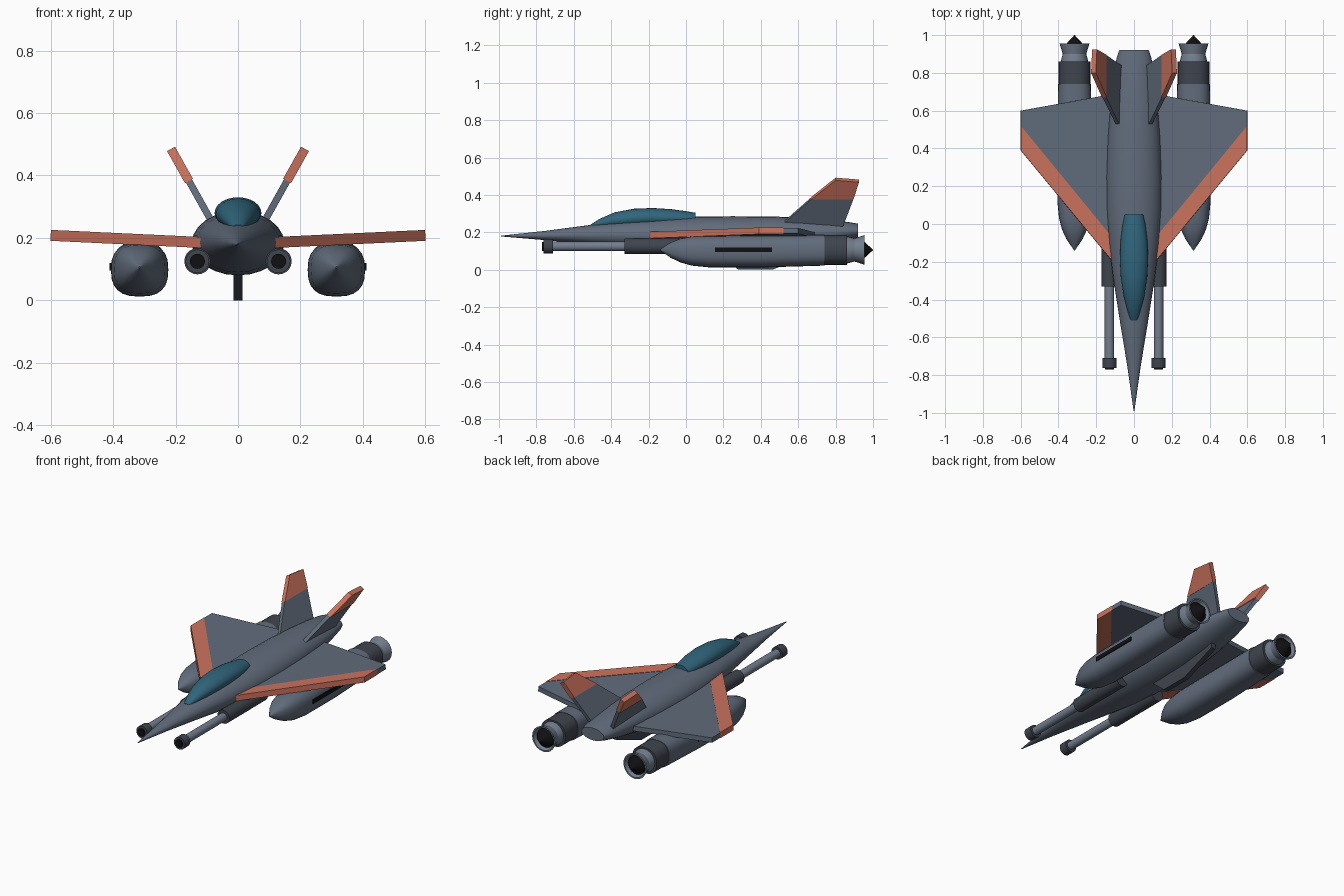
import bpy, bmesh, math
from mathutils import Vector

if "Cube" in bpy.data.objects:
    bpy.data.objects.remove(bpy.data.objects["Cube"])


def material(name, rgb):
    m = bpy.data.materials.new(name)
    m.diffuse_color = (*rgb, 1)
    m.use_nodes = True
    m.node_tree.nodes["Principled BSDF"].inputs["Base Color"].default_value = m.diffuse_color
    return m


SLATE = material("slate", (0.12, 0.15, 0.20))
STEEL = material("steel", (0.17, 0.21, 0.27))
DARK = material("dark", (0.05, 0.058, 0.075))
BLACK = material("black", (0.005, 0.005, 0.006))
CORAL = material("coral", (0.60, 0.17, 0.11))
GLASS = material("glass", (0.03, 0.13, 0.20))


def finish(name, bm, mat, smooth=True):
    bmesh.ops.recalc_face_normals(bm, faces=bm.faces[:])
    me = bpy.data.meshes.new(name)
    bm.to_mesh(me)
    bm.free()
    ob = bpy.data.objects.new(name, me)
    bpy.context.collection.objects.link(ob)
    me.materials.append(mat)
    if smooth:
        bpy.ops.object.select_all(action='DESELECT')
        ob.select_set(True)
        bpy.context.view_layer.objects.active = ob
        bpy.ops.object.shade_smooth_by_angle(angle=math.radians(32))
    return ob


def loft(name, stations, mat, x=0, sides=24, power=2.0):
    """Skin (super)elliptical rings along y; station = (y, half width, centre z, half height)."""
    bm = bmesh.new()
    rings = []
    for y, w, z, h in stations:
        ring = []
        for i in range(sides):
            a = 2 * math.pi * i / sides
            c, s = math.cos(a), math.sin(a)
            px = math.copysign(abs(c) ** (2 / power), c)
            pz = math.copysign(abs(s) ** (2 / power), s)
            ring.append(bm.verts.new((x + w * px, y, z + h * pz)))
        rings.append(ring)
    for a, b in zip(rings, rings[1:]):
        for i in range(sides):
            j = (i + 1) % sides
            bm.faces.new((a[i], a[j], b[j], b[i]))
    bm.faces.new(rings[0])
    bm.faces.new(rings[-1])
    return finish(name, bm, mat)


def lathe(name, profile, mat, x, z, sides=20):
    return loft(name, [(y, r, z, r) for y, r in profile], mat, x, sides)


def plate(name, points, thickness, mat):
    """Flat polygon given a thickness, centred on its plane."""
    bm = bmesh.new()
    pts = [Vector(p) for p in points]
    n = (pts[1] - pts[0]).cross(pts[2] - pts[0]).normalized() * thickness / 2
    a = [bm.verts.new(p + n) for p in pts]
    b = [bm.verts.new(p - n) for p in pts]
    bm.faces.new(a)
    bm.faces.new(b)
    for i in range(len(pts)):
        j = (i + 1) % len(pts)
        bm.faces.new((a[i], a[j], b[j], b[i]))
    return finish(name, bm, mat, False)


# Fuselage and canopy
loft("fuselage", [(-0.99, 0.002, 0.18, 0.002), (-0.75, 0.036, 0.183, 0.025),
                  (-0.5, 0.077, 0.187, 0.054), (-0.3, 0.108, 0.187, 0.077),
                  (-0.1, 0.133, 0.184, 0.094), (0.08, 0.146, 0.183, 0.102),
                  (0.25, 0.148, 0.183, 0.103), (0.45, 0.141, 0.185, 0.100),
                  (0.62, 0.127, 0.192, 0.087), (0.78, 0.108, 0.200, 0.066),
                  (0.88, 0.092, 0.206, 0.047), (0.92, 0.078, 0.208, 0.038)], SLATE)
loft("canopy", [(-0.51, 0.018, 0.232, 0.010), (-0.46, 0.034, 0.248, 0.025),
                (-0.38, 0.055, 0.265, 0.042), (-0.28, 0.070, 0.276, 0.050),
                (-0.18, 0.075, 0.280, 0.050), (-0.08, 0.070, 0.277, 0.047),
                (0.0, 0.060, 0.271, 0.042), (0.05, 0.050, 0.267, 0.038)], GLASS)

# Ventral fin
plate("ventral_fin", [(0, 0.14, 0.12), (0, 0.28, 0), (0, 0.46, 0),
                      (0, 0.70, 0.09), (0, 0.70, 0.16)], 0.03, DARK)

for side, s in (("right", 1), ("left", -1)):
    # Wing with coloured leading edge
    def wing(points):
        return [(s * x, y, 0.186 + (x - 0.13) * 0.047) for x, y in points]
    plate(side + "_wing", wing([(0.1, -0.09), (0.6, 0.52), (0.6, 0.6), (0.1, 0.69)]), 0.030, SLATE)
    plate(side + "_wing_leading_edge",
          wing([(0.1, -0.215), (0.6, 0.39), (0.6, 0.52), (0.1, -0.09)]), 0.035, CORAL)

    # Canted tail fin with coloured tip
    def fin(points):
        return [(s * (0.083 + (z - 0.25) * 0.56), y, z) for y, z in points]
    plate(side + "_tail_fin", fin([(0.52, 0.25), (0.67, 0.382), (0.895, 0.382), (0.835, 0.225)]),
          0.022, SLATE)
    plate(side + "_tail_fin_tip", fin([(0.67, 0.382), (0.80, 0.485), (0.925, 0.475), (0.895, 0.382)]),
          0.029, CORAL)

    # Engine pod: body, band, flared nozzle, exhaust cone, side vent
    ex = s * 0.315
    loft(side + "_engine_pod", [(-0.14, 0.002, 0.106, 0.002), (-0.08, 0.043, 0.105, 0.042),
                                (-0.03, 0.066, 0.103, 0.064), (0.03, 0.082, 0.100, 0.078),
                                (0.12, 0.091, 0.098, 0.085), (0.4, 0.092, 0.098, 0.086),
                                (0.74, 0.087, 0.105, 0.083)], SLATE, ex, 24, 2.6)
    loft(side + "_engine_band", [(0.73, 0.084, 0.106, 0.080), (0.86, 0.084, 0.106, 0.080)],
         DARK, ex, 24, 2.4)
    lathe(side + "_nozzle", [(0.85, 0.072), (0.865, 0.072), (0.90, 0.062), (0.955, 0.079),
                             (0.955, 0.070), (0.915, 0.052)], STEEL, ex, 0.106)
    lathe(side + "_exhaust_cone", [(0.91, 0.056), (0.938, 0.058), (1.0, 0.001)], BLACK, ex, 0.106)
    plate(side + "_pod_vent", [(s * 0.40, 0.155, 0.095), (s * 0.40, 0.46, 0.095),
                               (s * 0.40, 0.46, 0.120), (s * 0.40, 0.155, 0.120)], 0.022, BLACK)

    # Cannon: housing, barrel, muzzle, bore
    cx, cz = s * 0.13, 0.125
    lathe(side + "_cannon_housing", [(-0.33, 0.042), (0.05, 0.042)], DARK, cx, cz)
    lathe(side + "_cannon_barrel", [(-0.72, 0.025), (-0.32, 0.025)], STEEL, cx, cz)
    lathe(side + "_cannon_muzzle", [(-0.763, 0.038), (-0.71, 0.038)], DARK, cx, cz)
    lathe(side + "_cannon_bore", [(-0.771, 0.024), (-0.75, 0.024)], BLACK, cx, cz)
